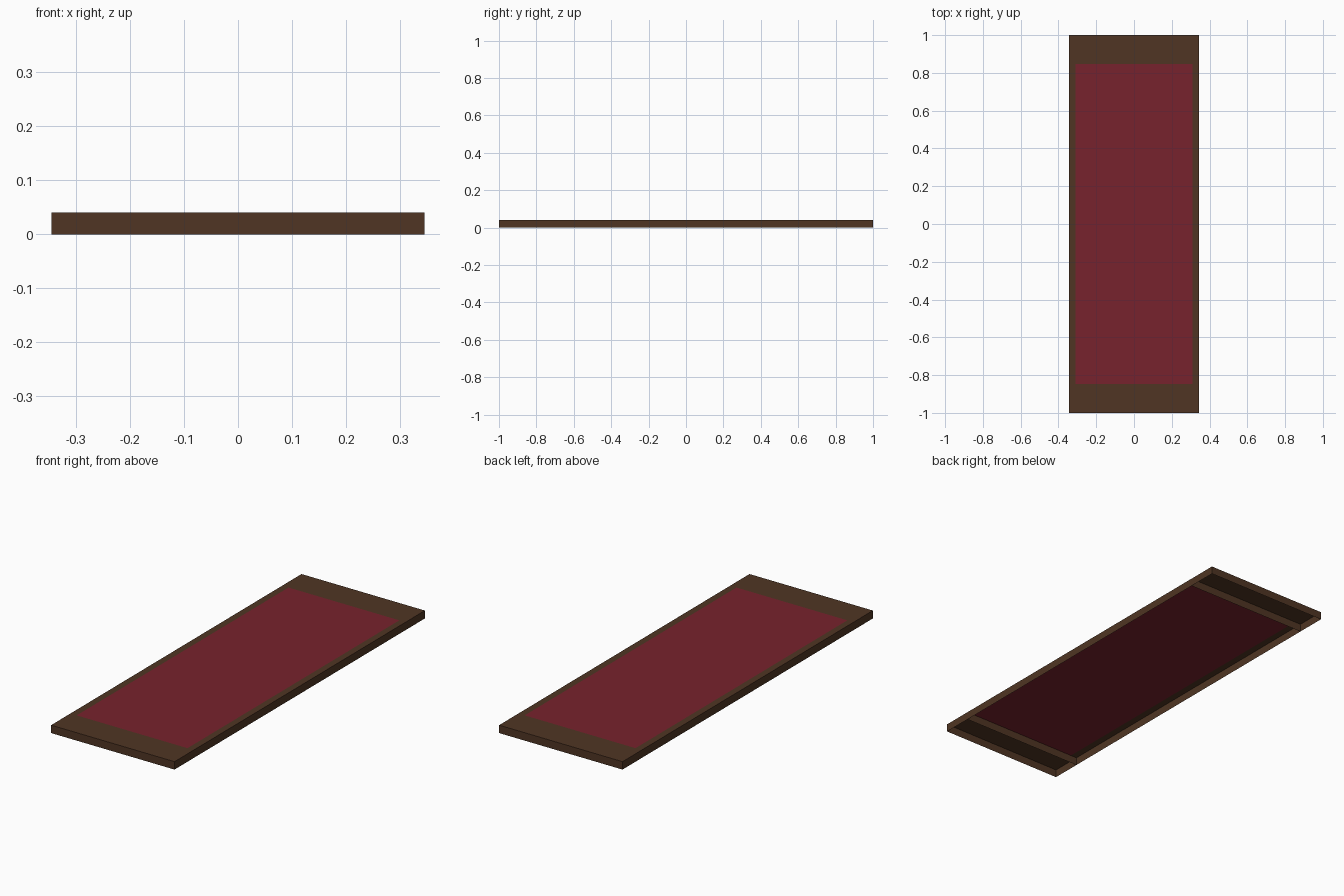
import bpy, bmesh

if "Cube" in bpy.data.objects:
    bpy.data.objects.remove(bpy.data.objects["Cube"])

W, L, H = 0.345, 1.0, 0.04      # half width, half length, height
PX, PY = 0.31, 0.846            # half size of the red panel


def material(name, rgb):
    m = bpy.data.materials.new(name)
    m.diffuse_color = (*rgb, 1.0)
    m.use_nodes = True
    m.node_tree.nodes["Principled BSDF"].inputs["Base Color"].default_value = m.diffuse_color
    return m


wood = material("dark wood", (0.080, 0.036, 0.017))
red = material("deep red", (0.185, 0.016, 0.026))


def build(name, quads, mat):
    bm = bmesh.new()
    for q in quads:
        bm.faces.new([bm.verts.new(p) for p in q])
    bmesh.ops.remove_doubles(bm, verts=bm.verts, dist=1e-5)
    me = bpy.data.meshes.new(name)
    bm.to_mesh(me)
    bm.free()
    me.materials.append(mat)
    ob = bpy.data.objects.new(name, me)
    bpy.context.collection.objects.link(ob)
    return ob


def flat(x0, x1, y0, y1):
    return [(x0, y0, H), (x1, y0, H), (x1, y1, H), (x0, y1, H)]


def wall(a, b):
    return [(*a, 0), (*b, 0), (*b, H), (*a, H)]


# top border around the panel
build("top_border", [flat(-W, W, -L, -PY), flat(-W, W, PY, L),
                     flat(-W, -PX, -PY, PY), flat(PX, W, -PY, PY)], wood)

# thin outer skirt, open underneath
corners = [(-W, -L), (W, -L), (W, L), (-W, L)]
build("outer_skirt", [wall(corners[i], corners[(i + 1) % 4]) for i in range(4)], wood)

# cross walls under the ends of the panel
for label, s in (("front", -1), ("back", 1)):
    build(label + "_cross_wall", [wall((-W * s, PY * s), (W * s, PY * s))], wood)

# red inset panel
build("red_panel", [flat(-PX, PX, -PY, PY)], red)
